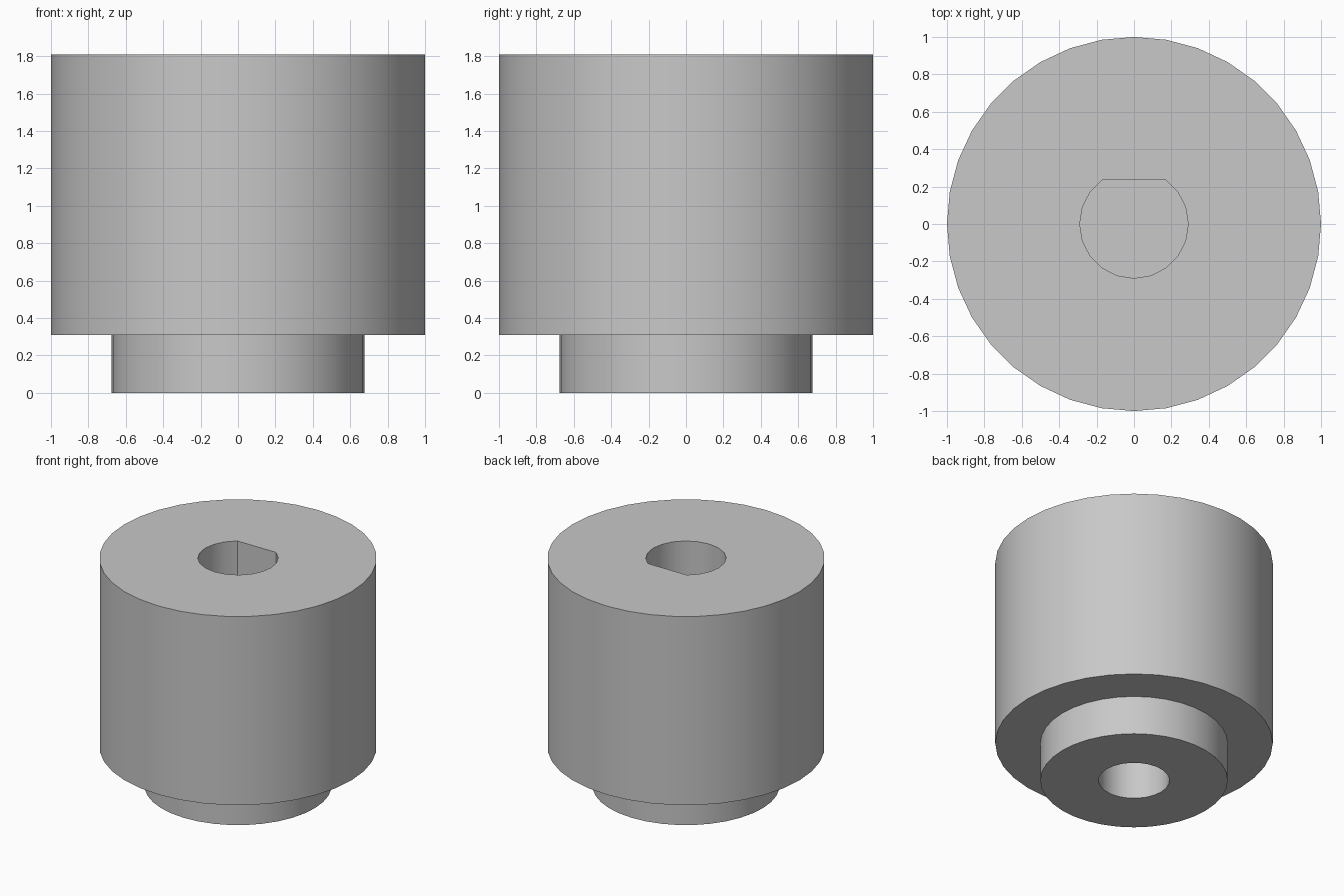
import bpy
import bmesh
import math

cube = bpy.data.objects.get("Cube")
if cube:
    bpy.data.objects.remove(cube, do_unlink=True)

# Plain grey material
grey = bpy.data.materials.new("grey")
grey.use_nodes = True
grey.diffuse_color = (0.58, 0.58, 0.58, 1)
grey.node_tree.nodes["Principled BSDF"].inputs["Base Color"].default_value = (0.58, 0.58, 0.58, 1)

HEIGHT, STEP = 1.81, 0.31
bm = bmesh.new()


def circle(radius, sides):
    return [(radius * math.cos(math.tau * i / sides), radius * math.sin(math.tau * i / sides))
            for i in range(sides)]


def ring(outline, z):
    verts = [bm.verts.new((x, y, z)) for x, y in outline]
    edges = [bm.edges.new((verts[i - 1], verts[i])) for i in range(len(verts))]
    return verts, edges


def wall(outline, z0, z1):
    """Upright wall along an outline; returns its lower and upper rings."""
    low, high = ring(outline, z0), ring(outline, z1)
    a, b = low[0], high[0]
    for i in range(len(a)):
        bm.faces.new((a[i - 1], a[i], b[i], b[i - 1]))
    return low, high


def annulus(outer, inner):
    bmesh.ops.triangle_fill(bm, use_beauty=True, edges=outer[1] + inner[1], normal=(0, 0, 1))


# Outer drum and lower collar
drum_low, drum_high = wall(circle(1, 36), STEP, HEIGHT)
collar_low, collar_high = wall(circle(0.675, 36), 0, STEP)

# D-shaped shaft socket: a circle with its back points left out
d_outline = [p for p in circle(0.29, 20) if p[1] < 0.25]
socket_floor, socket_rim = wall(d_outline, 0.95, HEIGHT)

# Round blind bore in the underside
bore_rim, bore_end = wall(circle(0.256, 24), 0, 0.6)

# Flat rings and the two hole ends
annulus(drum_high, socket_rim)
annulus(drum_low, collar_high)
annulus(collar_low, bore_rim)
bm.faces.new(socket_floor[0])
bm.faces.new(bore_end[0])
bmesh.ops.recalc_face_normals(bm, faces=bm.faces[:])

mesh = bpy.data.meshes.new("stepped_knob")
bm.to_mesh(mesh)
bm.free()
mesh.materials.append(grey)
knob = bpy.data.objects.new("stepped_knob", mesh)
bpy.context.collection.objects.link(knob)

# Smooth walls, crisp rims and socket corners
bpy.ops.object.select_all(action="DESELECT")
knob.select_set(True)
bpy.context.view_layer.objects.active = knob
bpy.ops.object.shade_smooth_by_angle(angle=math.radians(22))
